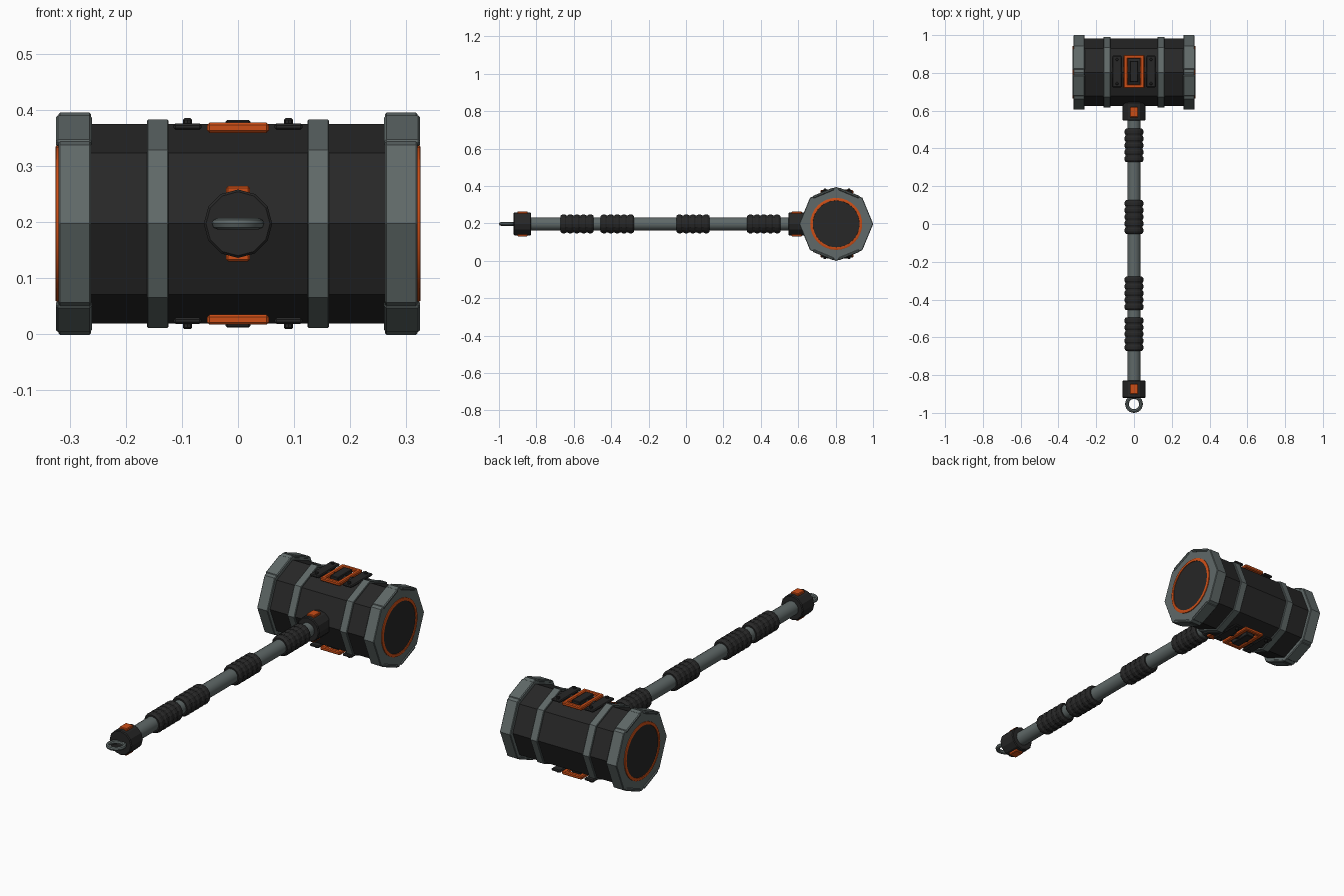
import bpy, bmesh, math
from mathutils import Vector, Matrix

if "Cube" in bpy.data.objects:
    bpy.data.objects.remove(bpy.data.objects["Cube"])

HY, HZ = 0.803, 0.197   # head axis position, handle axis height


def mat(name, col):
    m = bpy.data.materials.new(name)
    m.diffuse_color = (*col, 1)
    m.use_nodes = True
    m.node_tree.nodes["Principled BSDF"].inputs["Base Color"].default_value = m.diffuse_color
    return m


DARK = mat("charcoal", (0.02, 0.02, 0.02))
STEEL = mat("steel grey", (0.115, 0.14, 0.138))
ORANGE = mat("orange", (0.6, 0.075, 0.008))


def finish(bm, name, m):
    bmesh.ops.recalc_face_normals(bm, faces=bm.faces)
    me = bpy.data.meshes.new(name)
    bm.to_mesh(me)
    bm.free()
    me.materials.append(m)
    ob = bpy.data.objects.new(name, me)
    bpy.context.collection.objects.link(ob)
    return ob


def lathe(name, profile, m, axis, sides, origin, closed=False):
    """Revolve (position along axis, radius) points about the x, y or z axis."""
    bm = bmesh.new()
    rings = []
    for t, r in profile:
        ring = []
        for i in range(sides):
            a = 2 * math.pi * i / sides
            c, s = r * math.cos(a), r * math.sin(a)
            p = {'x': (t, c, s), 'y': (s, t, c), 'z': (c, s, t)}[axis]
            ring.append(bm.verts.new(Vector(p) + Vector(origin)))
        rings.append(ring)
    pairs = list(zip(rings, rings[1:]))
    if closed:
        pairs.append((rings[-1], rings[0]))
    for a, b in pairs:
        for i in range(sides):
            j = (i + 1) % sides
            bm.faces.new((a[i], a[j], b[j], b[i]))
    if not closed:
        bm.faces.new(rings[0])
        bm.faces.new(rings[-1])
    return finish(bm, name, m)


def box(name, center, size, m, bevel=0.0, rot=None):
    bm = bmesh.new()
    bmesh.ops.create_cube(bm, size=1, matrix=Matrix.Diagonal((*size, 1)))
    if bevel:
        bmesh.ops.bevel(bm, geom=bm.edges[:], offset=bevel, segments=1, affect='EDGES')
    bm.transform(Matrix.Translation(center) @ (rot or Matrix()))
    return finish(bm, name, m)


def smooth(ob):
    bpy.ops.object.select_all(action='DESELECT')
    bpy.context.view_layer.objects.active = ob
    ob.select_set(True)
    bpy.ops.object.shade_smooth_by_angle(angle=math.radians(35))


head = (0, HY, HZ)
shaft = (0, 0, HZ)

# octagonal head barrel
lathe("head_barrel", [(-0.29, 0.178), (0.29, 0.178)], DARK, 'x', 8, head)

for s in (-1, 1):
    # steel bands and end caps
    lathe("head_band", [(s * 0.124, 0.184), (s * 0.126, 0.186), (s * 0.160, 0.186),
                        (s * 0.162, 0.184)], STEEL, 'x', 8, head)
    lathe("end_cap", [(s * 0.262, 0.195), (s * 0.265, 0.198), (s * 0.317, 0.198),
                      (s * 0.320, 0.195)], STEEL, 'x', 8, head)
    # striking face: orange ring round a dark disc
    smooth(lathe("face_ring", [(s * 0.312, 0.139), (s * 0.324, 0.139), (s * 0.325, 0.137),
                               (s * 0.325, 0.125), (s * 0.312, 0.123)], ORANGE, 'x', 32, head, True))
    lathe("face_disc", [(s * 0.312, 0.126), (s * 0.322, 0.126)], DARK, 'x', 32, head)
    # clamp plates on the upper and lower facets of the end caps
    for deg in (67.5, 112.5, 247.5, 292.5):
        a = math.radians(deg)
        r = 0.198 * math.cos(math.pi / 8) - 0.004
        box("cap_clamp", (s * 0.2925, HY + r * math.cos(a), HZ + r * math.sin(a)),
            (0.064, 0.12, 0.014), STEEL, 0.004, Matrix.Rotation(a - math.pi / 2, 4, 'X'))

for k in (-1, 1):
    # framed panel on the top and underside of the head
    zc = HZ + k * 0.171
    py = HY + 0.004
    for s in (-1, 1):
        box("panel_frame_side", (s * 0.044, py, zc), (0.022, 0.176, 0.018), ORANGE, 0.004)
        box("panel_frame_end", (0, py + s * 0.078, zc), (0.108, 0.020, 0.018), ORANGE, 0.004)
        # rails with rivets either side of the panel
        box("side_rail", (s * 0.09, py, HZ + k * 0.173), (0.05, 0.168, 0.012), DARK, 0.004)
        for e in (-1, 1):
            lathe("rivet", [(k * 0.170, 0.008), (k * 0.185, 0.008), (k * 0.188, 0.005)],
                  DARK, 'z', 8, (s * 0.09, py + e * 0.064, HZ))
    box("panel_core", (0, py, HZ + k * 0.174), (0.044, 0.112, 0.022), DARK, 0.003)
    # orange pads on both collars
    for y in (0.592, -0.874):
        box("collar_pad", (0, y, HZ + k * 0.060), (0.042, 0.054, 0.014), ORANGE, 0.003)

# handle shaft
smooth(lathe("handle_shaft", [(-0.88, 0.035), (0.64, 0.035)], STEEL, 'y', 16, shaft))

# collars at the head and the butt
for name, y0, y1 in (("head_collar", 0.547, 0.645), ("butt_collar", -0.921, -0.828)):
    lathe(name, [(y0, 0.057), (y0 + 0.004, 0.061), (y1 - 0.004, 0.061), (y1, 0.057)],
          DARK, 'y', 12, shaft)

# ribbed grip sleeves
for y0 in (-0.672, -0.456, -0.052, 0.327):
    prof = [(y0, 0.042)]
    n, w = 5, 0.178 / 5
    for i in range(n):
        a = y0 + i * w
        prof += [(a + 0.004, 0.046), (a + 0.011, 0.050), (a + w - 0.011, 0.050), (a + w - 0.004, 0.046)]
    prof.append((y0 + 0.178, 0.042))
    lathe("grip_sleeve", prof, DARK, 'y', 16, shaft)

# hanging ring
smooth(lathe("hanging_ring", [(0.01 * math.sin(t * math.pi / 4), 0.037 + 0.01 * math.cos(t * math.pi / 4))
                              for t in range(8)], STEEL, 'z', 24, (0, -0.953, HZ), True))
